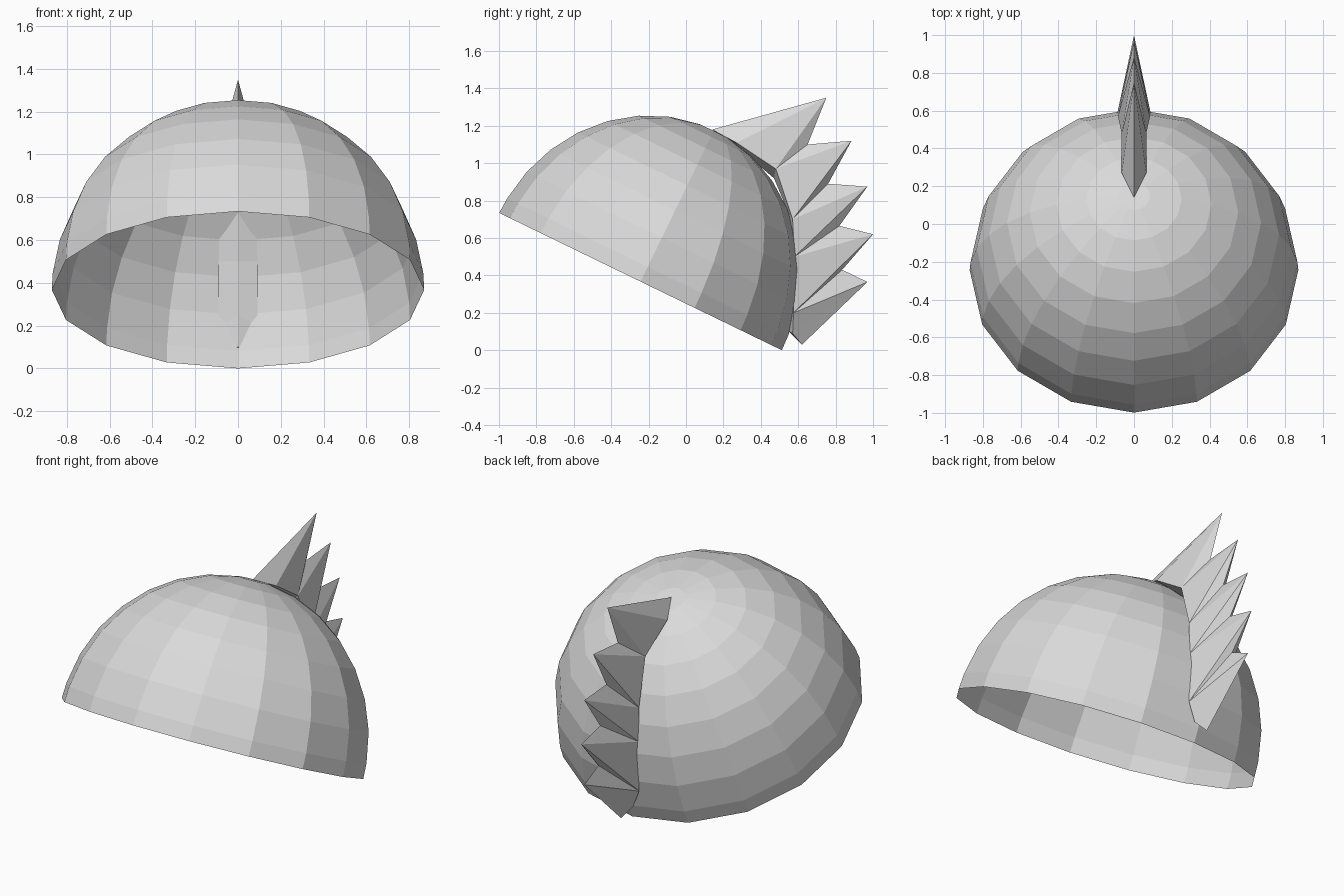
import bpy, bmesh, math
from mathutils import Matrix, Vector

if "Cube" in bpy.data.objects:
    bpy.data.objects.remove(bpy.data.objects["Cube"], do_unlink=True)

grey = bpy.data.materials.new("plain grey")
grey.use_nodes = True
colour = (0.7, 0.7, 0.7, 1)
grey.diffuse_color = colour
grey.node_tree.nodes["Principled BSDF"].inputs["Base Color"].default_value = colour


def finish(name, bm):
    """Turn a bmesh into a flat shaded object."""
    bmesh.ops.recalc_face_normals(bm, faces=bm.faces)
    mesh = bpy.data.meshes.new(name)
    bm.to_mesh(mesh)
    bm.free()
    mesh.materials.append(grey)
    obj = bpy.data.objects.new(name, mesh)
    bpy.context.collection.objects.link(obj)
    return obj


# Open dome: stacked rings, stretched and tipped backwards
SEGMENTS, ROWS = 16, 8
bm = bmesh.new()
step = math.pi / 2 / ROWS
angles = [step * (k + 0.5) for k in range(ROWS)] + [math.pi / 2]
rings = []
for t in angles:
    ring = []
    for s in range(SEGMENTS):
        a = 2 * math.pi * s / SEGMENTS
        ring.append(bm.verts.new((0.87 * math.sin(t) * math.cos(a),
                                  0.84 * math.sin(t) * math.sin(a),
                                  0.9 * math.cos(t))))
    rings.append(ring)
bm.faces.new(rings[0])
for upper, lower in zip(rings, rings[1:]):
    for s in range(SEGMENTS):
        n = (s + 1) % SEGMENTS
        bm.faces.new((upper[s], lower[s], lower[n], upper[n]))
bm.transform(Matrix.Translation((0, -0.243, 0.367)) @ Matrix.Rotation(math.radians(-25.9), 4, "X"))
dome = finish("dome", bm)

# Crest: (y, z) outlines of tips, valleys and inner ridge; (x, y, z) of the side edge
tips = [(0.75, 1.35), (0.885, 1.12), (0.97, 0.875), (1.0, 0.62), (0.97, 0.365)]
valleys = [(0.14, 1.18), (0.65, 1.10), (0.76, 0.89), (0.82, 0.665), (0.835, 0.43), (0.62, 0.03)]
inner = [(0.27, 1.09), (0.47, 0.92), (0.55, 0.73), (0.565, 0.5), (0.565, 0.25), (0.55, 0.1)]
side = [(0.065, 0.27, 1.11), (0.065, 0.48, 0.97), (0.085, 0.57, 0.7),
        (0.09, 0.58, 0.5), (0.09, 0.575, 0.2), (0.045, 0.57, 0.09)]

bm = bmesh.new()
tip_v, valley_v, inner_v = [[bm.verts.new((0, y, z)) for y, z in row] for row in (tips, valleys, inner)]
for sign in (1, -1):
    edge = [bm.verts.new((sign * x, y, z)) for x, y, z in side]
    for k, tip in enumerate(tip_v):
        bm.faces.new((valley_v[k], edge[k], tip))
        bm.faces.new((edge[k], edge[k + 1], tip))
        bm.faces.new((edge[k + 1], valley_v[k + 1], tip))
        bm.faces.new((edge[k], inner_v[k], inner_v[k + 1], edge[k + 1]))
    for end in (0, -1):
        bm.faces.new((valley_v[end], inner_v[end], edge[end]))
crest = finish("spiked_crest", bm)
